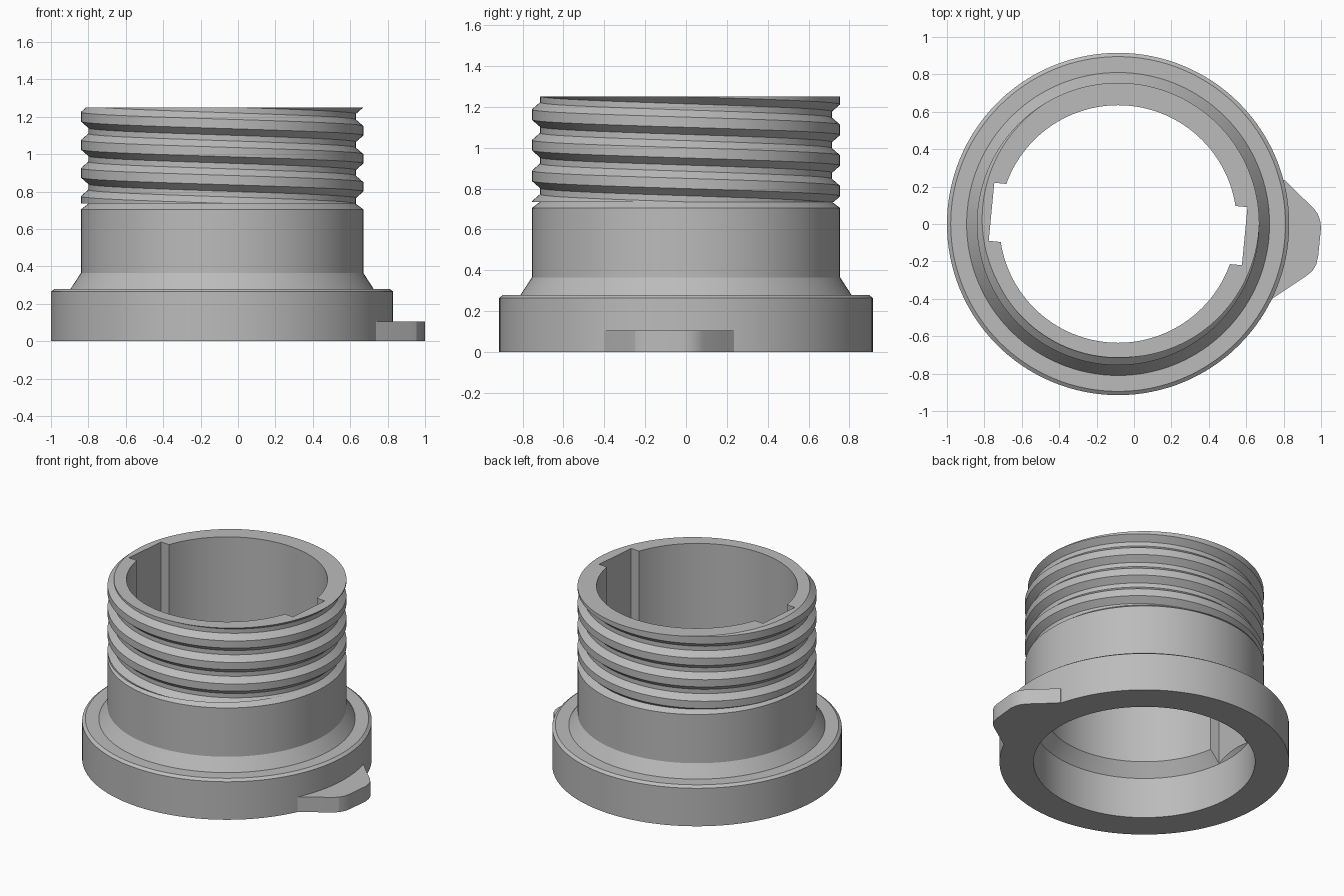
import bpy, bmesh, math

if "Cube" in bpy.data.objects:
    bpy.data.objects.remove(bpy.data.objects["Cube"])

CX = -0.085            # axis of the round body
N = 128                # segments around
PITCH, ROOT, CREST = 0.15, 0.715, 0.755
Z_LO, Z_HI = 0.735, 1.25

grey = bpy.data.materials.new("grey plastic")
grey.diffuse_color = (0.5, 0.5, 0.5, 1)
grey.use_nodes = True
grey.node_tree.nodes["Principled BSDF"].inputs["Base Color"].default_value = grey.diffuse_color


def finish(bm, name):
    bmesh.ops.remove_doubles(bm, verts=bm.verts, dist=1e-5)
    bmesh.ops.recalc_face_normals(bm, faces=bm.faces)
    me = bpy.data.meshes.new(name)
    bm.to_mesh(me)
    bm.free()
    me.materials.append(grey)
    ob = bpy.data.objects.new(name, me)
    bpy.context.collection.objects.link(ob)
    return ob


def prism(name, pts, z0, z1):
    bm = bmesh.new()
    f = bm.faces.new([bm.verts.new((x, y, z0)) for x, y in pts])
    up = bmesh.ops.extrude_face_region(bm, geom=[f])["geom"]
    bmesh.ops.translate(bm, vec=(0, 0, z1 - z0),
                        verts=[v for v in up if isinstance(v, bmesh.types.BMVert)])
    return finish(bm, name)


def thread_radius(dz):
    """Trapezoid thread: dz is the height above a crest centre."""
    d = abs((dz + PITCH / 2) % PITCH - PITCH / 2)
    t = min(max((d - 0.025) / 0.035, 0), 1)
    return CREST + (ROOT - CREST) * t


def thread_column(a):
    """Left-handed thread outline at angle a, clipped to the threaded zone."""
    crest = 1.20 - PITCH * (a - math.pi) / (2 * math.pi)
    col = []
    for turn in range(-6, 4):
        for off in (-0.06, -0.025, 0.025, 0.06):
            z = min(max(crest + turn * PITCH + off, Z_LO), Z_HI)
            col.append((thread_radius(z - crest), z))
    return col


# Threaded sleeve: bore, flange, cone and collar, then the helical thread
lower = [(0.635, Z_HI), (0.635, 0.37), (0.70, 0.285), (0.70, 0),
         (0.915, 0), (0.915, 0.265), (0.895, 0.28), (0.81, 0.28),
         (0.755, 0.365), (0.755, 0.705), (ROOT, Z_LO)]
bm = bmesh.new()
cols = []
for i in range(N + 1):
    a = 2 * math.pi * i / N
    cols.append([bm.verts.new((CX + r * math.cos(a), r * math.sin(a), z))
                 for r, z in lower + thread_column(a)])
for c, d in zip(cols, cols[1:]):
    for k in range(len(c)):
        m = (k + 1) % len(c)
        bm.faces.new((c[k], d[k], d[m], c[m]))
sleeve = finish(bm, "threaded_sleeve")

# Two opposite key slots cut along the bore
t = math.radians(-5.5)
bar = [(CX + u * math.cos(t) - v * math.sin(t), u * math.sin(t) + v * math.cos(t))
       for u, v in ((-0.68, -0.156), (0.68, -0.156), (0.68, 0.156), (-0.68, 0.156))]
cutter = prism("slot_cutter", bar, 0.2, 1.4)
cutter.hide_render = True
cutter.hide_set(True)
mod = sleeve.modifiers.new("key slots", "BOOLEAN")
mod.operation, mod.solver, mod.object = "DIFFERENCE", "EXACT", cutter
bpy.context.view_layer.objects.active = sleeve
bpy.ops.object.modifier_apply(modifier=mod.name)
bpy.data.objects.remove(cutter)

# Finger tab on the flange
arc = [(CX + 0.905 * math.cos(math.radians(g)), 0.905 * math.sin(math.radians(g)))
       for g in range(-27, 16, 6)]
tab = prism("finger_tab", arc + [
    (0.805, 0.235), (0.86, 0.18), (0.96, 0.085), (0.982, 0.055), (0.995, 0.02),
    (1.0, -0.02), (0.985, -0.17), (0.975, -0.215), (0.955, -0.25), (0.925, -0.275),
    (0.73, -0.405)], 0, 0.105)

for ob in (sleeve, tab):
    bpy.ops.object.select_all(action="DESELECT")
    ob.select_set(True)
    bpy.context.view_layer.objects.active = ob
    bpy.ops.object.shade_smooth_by_angle(angle=math.radians(20))
